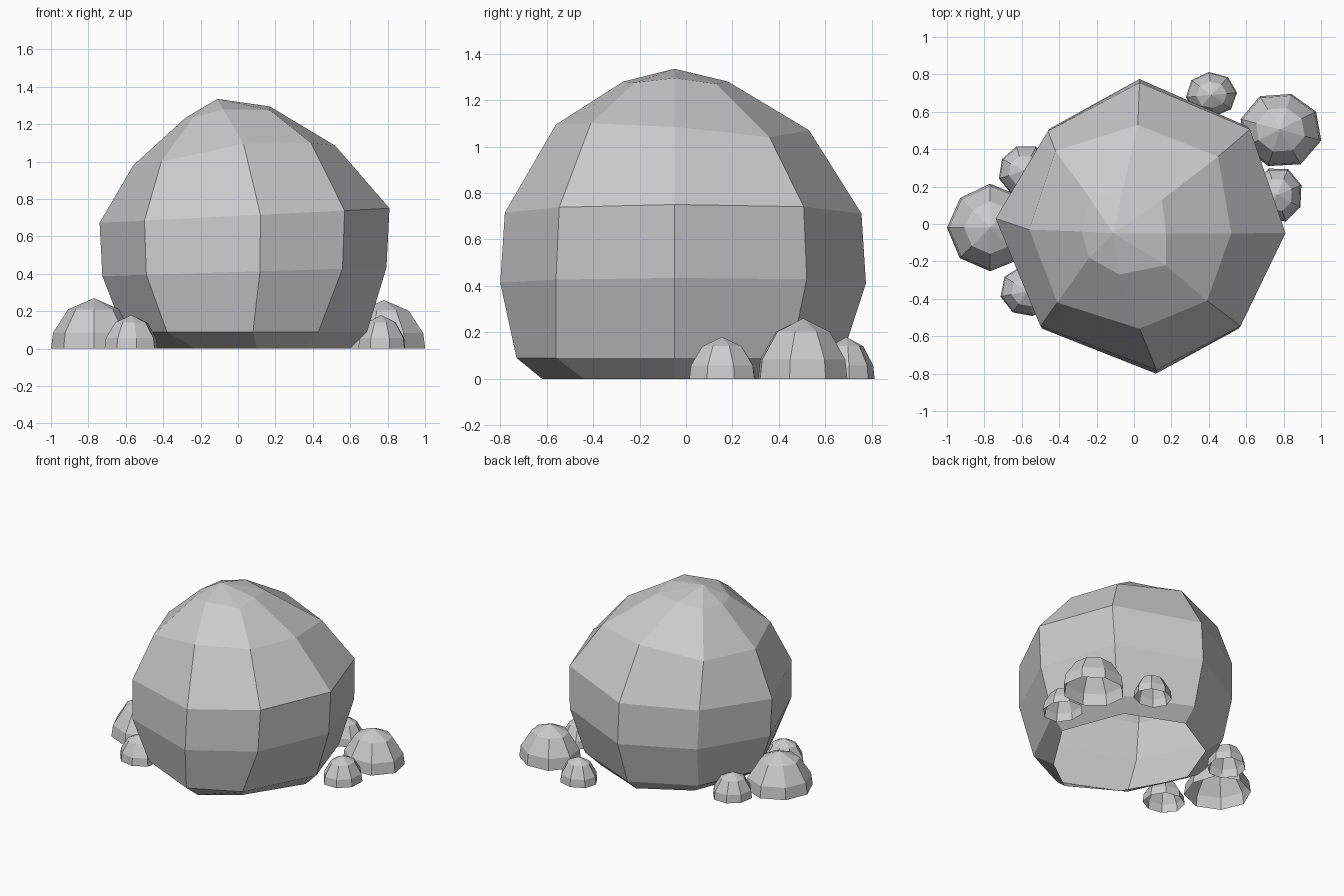
import bpy
import math
import random
from mathutils import Vector

if "Cube" in bpy.data.objects:
    bpy.data.objects.remove(bpy.data.objects["Cube"])

SIDES = 8

# One plain stone colour for everything
stone = bpy.data.materials.new("stone_grey")
stone.use_nodes = True
stone.diffuse_color = (0.6, 0.6, 0.6, 1)
stone.node_tree.nodes["Principled BSDF"].inputs["Base Color"].default_value = (0.6, 0.6, 0.6, 1)


def loft(name, rings, apex):
    """Join stacked rings into a flat-faced shell, open below, with a peak."""
    verts = [point for ring in rings for point in ring] + [apex]
    faces = []
    for level in range(len(rings)):
        low = level * SIDES
        for side in range(SIDES):
            a, b = low + side, low + (side + 1) % SIDES
            if level < len(rings) - 1:
                faces.append([a, b, b + SIDES, a + SIDES])
            else:
                faces.append([a, b, len(verts) - 1])
    mesh = bpy.data.meshes.new(name)
    mesh.from_pydata(verts, [], faces)
    mesh.materials.append(stone)
    mesh.update()
    rock = bpy.data.objects.new(name, mesh)
    bpy.context.collection.objects.link(rock)


def ring(outline, height, tilt=0.0, scale_x=1.0, scale_y=1.0):
    """Lift an outline to a height, leaning it up toward +x by the tilt."""
    return [Vector((x * scale_x, y * scale_y, height + tilt * x)) for x, y in outline]


# Boulder outlines, counter-clockwise from +x
base = [(.6, -.05), (.43, .4), (.02, .57), (-.33, .37),
        (-.47, 0), (-.23, -.43), (.1, -.62), (.35, -.44)]
foot = [(.69, -.05), (.53, .45), (.02, .67), (-.42, .45),
        (-.61, .01), (-.38, -.52), (.08, -.73), (.43, -.56)]
waist = [(.81, -.05), (.62, .52), (.03, .775), (-.46, .51),
         (-.74, .03), (-.5, -.56), (.12, -.8), (.57, -.56)]
# Upper boulder corners with their own heights
shoulder = [(.52, -.05, 1.085), (.45, .36, 1.04), (.02, .53, 1.07), (-.42, .39, 1.01),
            (-.56, -.03, .98), (-.41, -.42, 1), (.03, -.56, 1.095), (.39, -.41, 1.1)]
crown = [(.17, -.05, 1.295), (.15, .13, 1.27), (-.06, .18, 1.28), (-.23, .13, 1.25),
         (-.28, -.04, 1.235), (-.24, -.18, 1.235), (-.08, -.27, 1.28), (.17, -.22, 1.275)]

loft("boulder", [
    ring(base, 0),
    ring(foot, .09),
    ring(waist, .41, .03, .98, 1),
    ring(waist, .71, .05, 1, .975),
    [Vector(corner) for corner in shoulder],
    [Vector(corner) for corner in crown],
], Vector((-.11, -.05, 1.335)))


# Small rocks: rounded domes with slightly uneven corners
def small_rock(name, x, y, radius_x, radius_y, height, turn, seed):
    rng = random.Random(seed)
    corners = []
    for side in range(SIDES):
        angle = turn + math.tau * side / SIDES
        reach = rng.uniform(.96, 1.04)
        corners.append((math.cos(angle) * reach, math.sin(angle) * reach))
    rings = []
    for spread, level in ((1, 0), (.95, .32), (.6, .78)):
        rings.append([Vector((x + cx * radius_x * spread,
                              y + cy * radius_y * spread,
                              height * level))
                      for cx, cy in corners])
    loft(name, rings, Vector((x, y, height)))


small_rock("right_large_rock", -.77, -.02, .23, .23, .27, 0, 1)
small_rock("right_back_rock", -.59, .285, .135, .14, .18, .3, 2)
small_rock("right_front_rock", -.57, -.36, .145, .14, .18, .2, 3)
small_rock("left_large_rock", .78, .505, .225, .205, .26, .5, 4)
small_rock("left_back_rock", .415, .69, .135, .12, .18, .1, 5)
small_rock("left_front_rock", .765, .155, .135, .15, .18, .35, 6)
